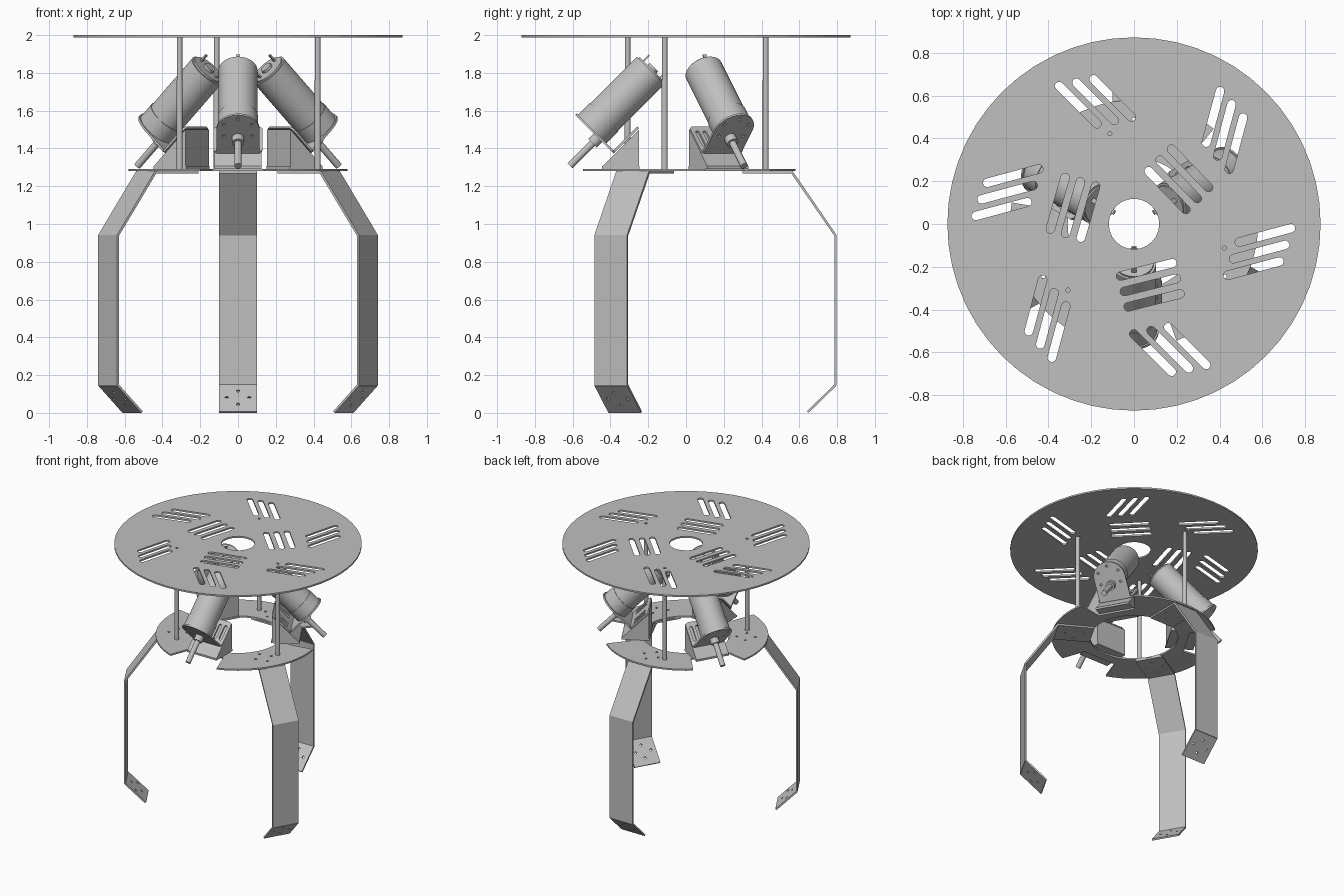
import bpy, bmesh, math
from mathutils import Matrix, Vector

if "Cube" in bpy.data.objects:
    bpy.data.objects.remove(bpy.data.objects["Cube"])

grey = bpy.data.materials.new("metal grey")
grey.diffuse_color = (0.53, 0.53, 0.53, 1)
grey.use_nodes = True
grey.node_tree.nodes["Principled BSDF"].inputs["Base Color"].default_value = grey.diffuse_color


def frame(origin, x, y):
    """Matrix with the given origin and x, y axes."""
    x, y = Vector(x).normalized(), Vector(y).normalized()
    m = Matrix((x, y, x.cross(y))).transposed().to_4x4()
    m.translation = Vector(origin)
    return m


def circle(cx, cy, r, n=12, a0=0.0, a1=360.0):
    """Points on a circle, or on an arc when a1 - a0 is under 360."""
    full = a1 - a0 >= 360
    steps = n if full else n + 1
    angs = [math.radians(a0 + (a1 - a0) * i / n) for i in range(steps)]
    return [(cx + r * math.cos(a), cy + r * math.sin(a)) for a in angs]


def slot(cx, cy, length, r, deg):
    """Round-ended slot; length is between the end centres."""
    a = math.radians(deg)
    dx, dy = math.cos(a) * length / 2, math.sin(a) * length / 2
    return (circle(cx + dx, cy + dy, r, 6, deg - 90, deg + 90)
            + circle(cx - dx, cy - dy, r, 6, deg + 90, deg + 270))


def rounded(x0, x1, y0, y1, r):
    return (circle(x1 - r, y1 - r, r, 4, 0, 90) + circle(x0 + r, y1 - r, r, 4, 90, 180)
            + circle(x0 + r, y0 + r, r, 4, 180, 270) + circle(x1 - r, y0 + r, r, 4, 270, 360))


def place(name, mesh, matrix, angles):
    mesh.materials.clear()
    mesh.materials.append(grey)
    for a in angles:
        ob = bpy.data.objects.new(name, mesh)
        bpy.context.collection.objects.link(ob)
        ob.matrix_world = Matrix.Rotation(math.radians(a), 4, 'Z') @ matrix


def sheet(name, outlines, thick, matrix=Matrix(), angles=(0,)):
    """Flat plate from an outline and its holes, centred on its local z = 0."""
    cu = bpy.data.curves.new(name, 'CURVE')
    cu.dimensions, cu.fill_mode, cu.extrude = '2D', 'BOTH', thick / 2
    for pts in outlines:
        sp = cu.splines.new('POLY')
        sp.points.add(len(pts) - 1)
        for p, (x, y) in zip(sp.points, pts):
            p.co = (x, y, 0, 1)
        sp.use_cyclic_u, sp.use_smooth = True, False
    tmp = bpy.data.objects.new(name + "_curve", cu)
    bpy.context.collection.objects.link(tmp)
    dg = bpy.context.evaluated_depsgraph_get()
    mesh = bpy.data.meshes.new_from_object(tmp.evaluated_get(dg))
    bpy.data.objects.remove(tmp)
    bm = bmesh.new()
    bm.from_mesh(mesh)
    bmesh.ops.remove_doubles(bm, verts=bm.verts, dist=1e-5)
    bmesh.ops.recalc_face_normals(bm, faces=bm.faces)
    for f in bm.faces:
        f.smooth = False
    bm.to_mesh(mesh)
    bm.free()
    mesh.name = name
    place(name, mesh, matrix, angles)


def rod(name, r, z0, z1, matrix=Matrix(), angles=(0,), at=(0, 0), n=32):
    """Cylinder along local z with smooth sides and flat ends."""
    bm = bmesh.new()
    bmesh.ops.create_cone(bm, cap_ends=True, segments=n, radius1=r, radius2=r, depth=z1 - z0,
                          matrix=Matrix.Translation((at[0], at[1], (z0 + z1) / 2)))
    for f in bm.faces:
        f.smooth = len(f.verts) == 4
    for e in bm.edges:
        e.smooth = all(len(f.verts) == 4 for f in e.link_faces)
    mesh = bpy.data.meshes.new(name)
    bm.to_mesh(mesh)
    bm.free()
    place(name, mesh, matrix, angles)


def box(name, size, centre, matrix, angles):
    bm = bmesh.new()
    bmesh.ops.create_cube(bm, size=1, matrix=Matrix.Translation(centre) @ Matrix.Diagonal((*size, 1)))
    mesh = bpy.data.meshes.new(name)
    bm.to_mesh(mesh)
    bm.free()
    place(name, mesh, matrix, angles)


def level(z):
    return Matrix.Translation((0, 0, z))


def polar(r, deg):
    return r * math.cos(math.radians(deg)), r * math.sin(math.radians(deg))


LEGS, MOTORS, POSTS = (90, 210, 330), (30, 150, 270), (-15, 105, 225)
T = 0.012
side = frame((0, 0, 0), (1, 0, 0), (0, 0, 1))   # draws in the radius-height plane

# Top disc with centre hole, post holes and slot groups
holes = [circle(0, 0, 0.118, 24)]
for k in (0, 120, 240):
    holes.append(circle(*polar(0.437, k - 15), 0.01, 10))
    for r, ang, tilt, gap, shift in ((0.6, -12.5, 15, 0.068, 0.046),
                                     (0.61, 46, 75, 0.068, 0.046),
                                     (0.295, -75, 14, 0.074, 0.0)):
        cx, cy = polar(r, ang + k)
        ux, uy = polar(1, tilt + k)
        for i in (-1, 0, 1):
            holes.append(slot(cx + i * (shift * ux - gap * uy), cy + i * (shift * uy + gap * ux),
                              0.25, 0.02, tilt + k))
sheet("top_disc", [circle(0, 0, 0.872, 56)] + holes, T, level(2 - T / 2))

# Lower ring, notched in front of each motor and drilled over each leg
outline = []
for m in MOTORS:
    outline += [polar(0.40, m - 20), polar(0.40, m + 20)]
    outline += circle(0, 0, 0.58, 16, m + 20, m + 100)
bolts = [(0.36, 0), (0.49, 0), (0.425, 0.06), (0.425, -0.06)]
holes = [circle(0, 0, 0.31, 48)]
for a in LEGS:
    for x, y in bolts:
        holes.append(circle(*polar(math.hypot(x, y), a + math.degrees(math.atan2(y, x))), 0.009, 10))
sheet("lower_ring", [outline] + holes, T, level(1.286))

# Posts, each of two stacked spacers
for name, r, z0, z1 in (("lower_post", 0.016, 1.292, 1.76), ("upper_post", 0.0145, 1.76, 1.988)):
    rod(name, r, z0, z1, angles=POSTS, at=(0.437, 0), n=16)

# Legs: drilled flange, bent strip and drilled foot
sheet("leg_flange", [[(0.30, -0.1), (0.563, -0.1), (0.563, 0.1), (0.30, 0.1)]]
      + [circle(x, y, 0.009, 10) for x, y in bolts], T, level(1.274), LEGS)
sheet("leg", [[(0.565, 1.28), (0.797, 0.942), (0.797, 0.145), (0.785, 0.145),
               (0.785, 0.938), (0.557, 1.268)]], 0.2, side, LEGS)
foot = frame((0.791, 0, 0.147), (-0.147, 0, -0.143), (0, 1, 0))
sheet("foot", [[(0, -0.1), (0.205, -0.1), (0.205, 0.1), (0, 0.1)]]
      + [circle(x, y, 0.009, 10) for x, y in ((0.05, 0), (0.15, 0), (0.1, 0.06), (0.1, -0.06))],
      T, foot, LEGS)

# Wedge blocks under the motors
sheet("wedge_base", [[(0.245, -0.125), (0.445, -0.125), (0.445, 0.125), (0.245, 0.125)]],
      0.014, level(1.299), MOTORS)
sheet("wedge", [[(0.25, 1.306), (0.443, 1.306), (0.25, 1.499)]], 0.25, side, MOTORS)

# Angle bracket: arched face plate and slotted foot resting on the wedge
axis = frame((0.505, 0, 1.495), (1, 0, 1), (0, -1, 0))   # local z runs along the shaft
face = circle(0, 0, 0.115, 20, -90, 90) + [(-0.16, 0.115), (-0.16, -0.115)]
sheet("bracket_face", [face] + [circle(*polar(0.085, a), 0.009, 10) for a in range(0, 360, 60)],
      T, axis @ level(-T / 2), MOTORS)
bed = axis @ frame((-0.166, 0, 0), (0, 0, -1), (0, 1, 0))
sheet("bracket_foot", [rounded(0, 0.19, -0.13, 0.13, 0.025)]
      + [slot(0.10, y, 0.09, 0.012, 0) for y in (-0.095, -0.05, 0.05, 0.095)], T, bed, MOTORS)

# Geared motors with offset shaft
rod("gearbox", 0.107, -0.10, -T, axis, MOTORS, n=40)
rod("motor_body", 0.103, -0.45, -0.10, axis, MOTORS, n=40)
rod("motor_cap", 0.092, -0.46, -0.45, axis, MOTORS, n=40)
rod("rear_boss", 0.032, -0.475, -0.46, axis, MOTORS, n=20)
rod("shaft_collar", 0.032, -T, 0.04, axis, MOTORS, (-0.055, 0), 20)
rod("shaft", 0.019, 0.04, 0.21, axis, MOTORS, (-0.055, 0), 16)
for s in (-1, 1):
    box("terminal", (0.008, 0.022, 0.045), (s * 0.062, 0, -0.48), axis, MOTORS)
